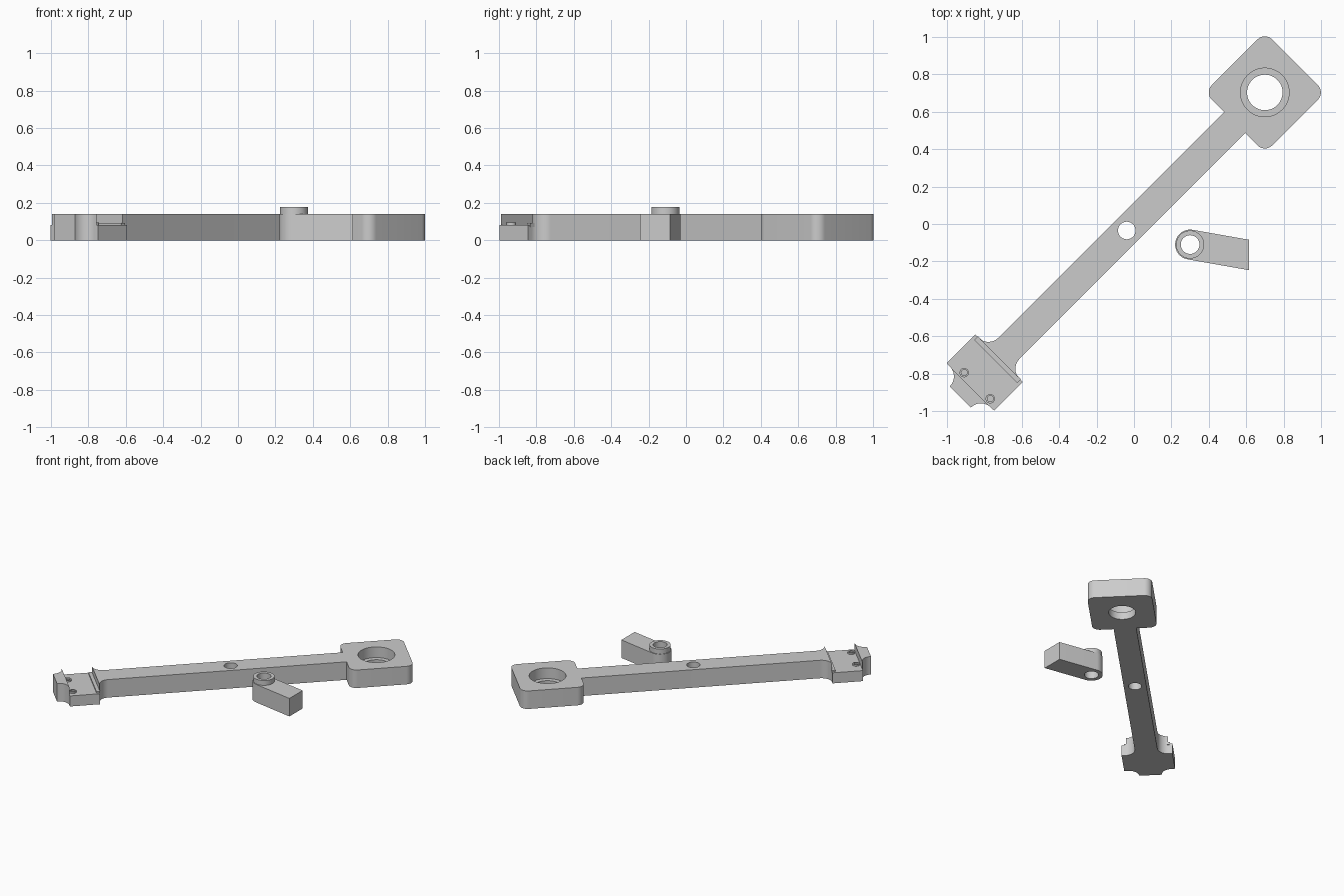
import bpy, bmesh, math
from mathutils import Matrix

cube = bpy.data.objects.get("Cube")
if cube:
    bpy.data.objects.remove(cube)

grey = bpy.data.materials.new("plain grey")
grey.use_nodes = True
grey.diffuse_color = (0.6, 0.6, 0.6, 1)
grey.node_tree.nodes["Principled BSDF"].inputs["Base Color"].default_value = grey.diffuse_color


def arc(cx, cy, r, start, end, n=12):
    angles = [math.radians(start + (end - start) * i / n) for i in range(n + 1)]
    return [(cx + r * math.cos(a), cy + r * math.sin(a)) for a in angles]


def circle(cx, cy, r, n=48):
    return arc(cx, cy, r, 0, 360, n)[:-1]


def box(x0, x1, y):
    return [(x0, -y), (x1, -y), (x1, y), (x0, y)]


def prism(name, outline, z0, z1):
    """Extrude a closed outline between two heights."""
    bm = bmesh.new()
    face = bm.faces.new([bm.verts.new((x, y, z0)) for x, y in outline])
    top = bmesh.ops.extrude_face_region(bm, geom=[face])["geom"]
    bmesh.ops.translate(bm, vec=(0, 0, z1 - z0),
                        verts=[g for g in top if isinstance(g, bmesh.types.BMVert)])
    bmesh.ops.recalc_face_normals(bm, faces=bm.faces)
    mesh = bpy.data.meshes.new(name)
    bm.to_mesh(mesh)
    bm.free()
    mesh.materials.append(grey)
    obj = bpy.data.objects.new(name, mesh)
    bpy.context.collection.objects.link(obj)
    return obj


def activate(obj):
    bpy.ops.object.select_all(action='DESELECT')
    obj.select_set(True)
    bpy.context.view_layer.objects.active = obj


def combine(obj, outline, z0, z1, operation='DIFFERENCE'):
    """Cut or add a prism, then discard the helper."""
    tool = prism("helper", outline, z0, z1)
    tool.hide_render = True
    mod = obj.modifiers.new("combine", 'BOOLEAN')
    mod.operation, mod.solver, mod.object = operation, 'EXACT', tool
    activate(obj)
    bpy.ops.object.modifier_apply(modifier=mod.name)
    bpy.data.objects.remove(tool)


def finish(obj, matrix):
    obj.data.transform(matrix)
    activate(obj)
    bpy.ops.object.shade_smooth_by_angle(angle=math.radians(30))


H = 0.14          # plate height
FLOOR = 0.082     # recess floor
HEAD = 0.992      # head centre along the arm
diagonal = Matrix.Translation((-0.002, 0.002, 0)) @ Matrix.Rotation(math.pi / 4, 4, 'Z')

# Arm: rounded square head, straight bar, filleted end block
half = arc(HEAD + 0.173, 0.173, 0.055, 0, 90)
half += arc(HEAD - 0.173, 0.173, 0.055, 90, 180)
half += [(HEAD - 0.228, 0.08)]
half += arc(-0.943, 0.155, 0.075, 270, 180)
half += [(-1.018, 0.18), (-1.234, 0.18)]
half += arc(-1.31, 0.155, 0.075, 0, -90)
arm = prism("arm", half + [(x, -y) for x, y in reversed(half)], 0, H)

combine(arm, circle(HEAD, 0, 0.095), -0.1, 0.3)       # head bore
combine(arm, circle(HEAD, 0, 0.13), 0.057, 0.3)       # bearing seat
combine(arm, circle(-0.052, 0, 0.047), -0.1, 0.3)     # pivot hole
combine(arm, box(-1.2345, -1.0175, 0.3), FLOOR, 0.3)  # end recess
finish(arm, diagonal)

# Low ridge at the foot of the recess wall
finish(prism("recess_ridge", box(-1.042, -1.015, 0.163), FLOOR - 0.01, 0.093), diagonal)

# Two hollow locating pegs on the recess floor
for side, y in (("left", 0.077), ("right", -0.12)):
    peg = prism(side + "_peg", circle(-1.204, y, 0.025, 24), FLOOR - 0.01, 0.094)
    combine(peg, circle(-1.204, y, 0.016, 24), FLOOR + 0.001, 0.2)
    finish(peg, diagonal)

# Lever: round-nosed tapered bar with a square-cut tip and a raised hollow boss
tilt = math.radians(-10)
PX, PY, R, TIP = 0.30, -0.11, 0.08, 0.615
nose = arc(PX, PY, R, 80, 260, 32)
tips = [(TIP, y + (TIP - x) * math.tan(tilt)) for x, y in (nose[-1], nose[0])]
lever = prism("lever", nose + tips, 0, H)
combine(lever, circle(PX, PY, 0.075), H - 0.02, 0.178, 'UNION')
combine(lever, circle(PX, PY, 0.05), -0.1, 0.3)
finish(lever, Matrix.Identity(4))
